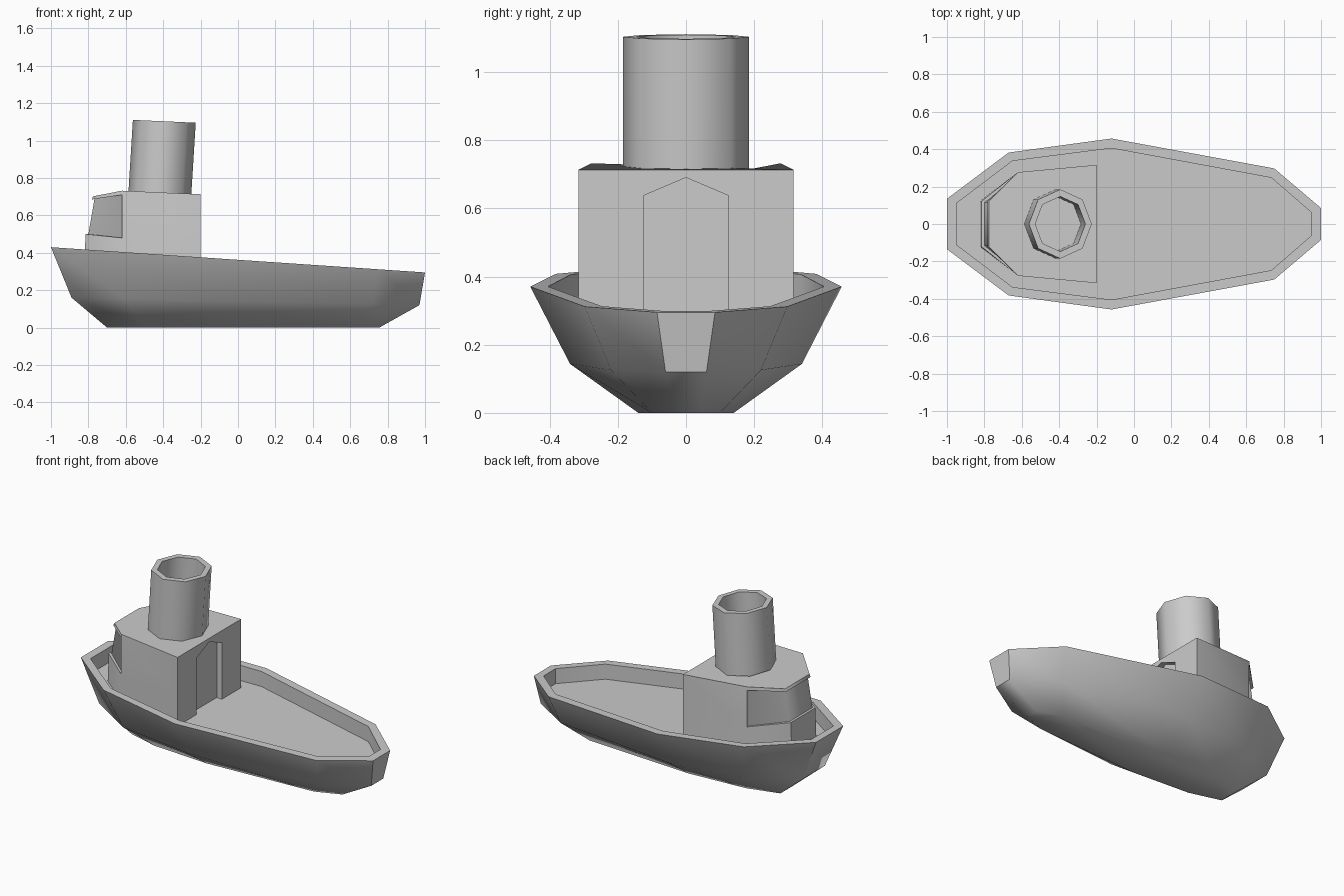
import bpy, bmesh
from math import radians, cos, sin, pi

if "Cube" in bpy.data.objects:
    bpy.data.objects.remove(bpy.data.objects["Cube"])


def finish(name, bm, angle):
    bmesh.ops.remove_doubles(bm, verts=bm.verts, dist=0.0005)
    bmesh.ops.recalc_face_normals(bm, faces=bm.faces)
    me = bpy.data.meshes.new(name)
    bm.to_mesh(me)
    bm.free()
    ob = bpy.data.objects.new(name, me)
    bpy.context.collection.objects.link(ob)
    if angle:
        shade(ob, angle)
    return ob


def shade(ob, angle):
    bpy.ops.object.select_all(action='DESELECT')
    ob.select_set(True)
    bpy.context.view_layer.objects.active = ob
    bpy.ops.object.shade_smooth_by_angle(angle=radians(angle))


def loft(name, rings, angle, caps=True, wrap=False):
    """Bridge a stack of closed rings; cap the ends or join last to first."""
    bm = bmesh.new()
    vs = [[bm.verts.new(p) for p in r] for r in rings]
    pairs = list(zip(vs, vs[1:])) + ([(vs[-1], vs[0])] if wrap else [])
    for a, b in pairs:
        n = len(a)
        for i in range(n):
            j = (i + 1) % n
            bm.faces.new((a[i], a[j], b[j], b[i]))
    if caps:
        bm.faces.new(vs[0])
        bm.faces.new(vs[-1])
    return finish(name, bm, angle)


def mirror(half):
    """Close a half outline (y > 0) across the centre line."""
    return half + [(x, -y, z) for x, y, z in reversed(half)]


# Hull: keel, chine, rim, inner rim and sunken deck
def sheer(x):
    return 0.3625 - 0.0675 * x


rim = [(-1, .135), (-.67, .382), (-.12, .457), (.75, .297), (1, .085)]
inner = [(-.95, .11), (-.65, .337), (-.12, .405), (.735, .247), (.95, .06)]
chine = [(-.89, .11), (-.6, .285), (-.12, .34), (.72, .22), (.97, .06)]
keel = [(-.70, .06), (-.5, .115), (-.12, .14), (.6, .10), (.755, .04)]
loft("hull", [
    mirror([(x, y, 0) for x, y in keel]),
    mirror([(x, y, .141 - .0215 * x) for x, y in chine]),
    mirror([(x, y, sheer(x)) for x, y in rim]),
    mirror([(x, y, sheer(x)) for x, y in inner]),
    mirror([(x, y, sheer(x) - .095) for x, y in inner]),
], 48)


# Cabin: wall, recessed window band around the nose, and roof with a lip
def cabin_ring(nose_x, z_nose, z_mid, z_back, inset=0.0):
    return mirror([(nose_x + inset, .122 - inset * .5, z_nose),
                   (-.62, .277 - inset, z_mid),
                   (-.62, .277, z_mid),
                   (-.2, .316, z_back)])


cabin = loft("cabin", [
    cabin_ring(-.825, .24, .24, .24),
    cabin_ring(-.815, .50, .48, .48),
    cabin_ring(-.815, .50, .48, .48, .015),
    cabin_ring(-.782, .69, .71, .695, .015),
    cabin_ring(-.782, .685, .71, .695),
    cabin_ring(-.775, .702, .732, .713),
], 0)

# Doorway recess cut in the flat cabin face
door = [(-.125, .1), (.125, .1), (.125, .637), (0, .69), (-.125, .637)]
cutter = loft("door_cutter", [[(x, y, z) for y, z in door] for x in (-.235, -.1)], 0)
cutter.hide_render = True
mod = cabin.modifiers.new("doorway", 'BOOLEAN')
mod.operation = 'DIFFERENCE'
mod.object = cutter
mod.solver = 'EXACT'
bpy.context.view_layer.objects.active = cabin
bpy.ops.object.modifier_apply(modifier=mod.name)
bpy.data.objects.remove(cutter, do_unlink=True)
shade(cabin, 50)


# Funnel: tilted eight-sided tube standing on the roof
def octagon(cx, rx, ry, z):
    return [(cx + rx * cos(i * pi / 4), ry * sin(i * pi / 4),
             z - .045 * rx * cos(i * pi / 4)) for i in range(8)]


loft("funnel", [
    octagon(-.418, .168, .185, .715),
    octagon(-.394, .168, .185, 1.103),
    octagon(-.394, .134, .147, 1.103),
    octagon(-.418, .134, .147, .715),
], 50, caps=False, wrap=True)
